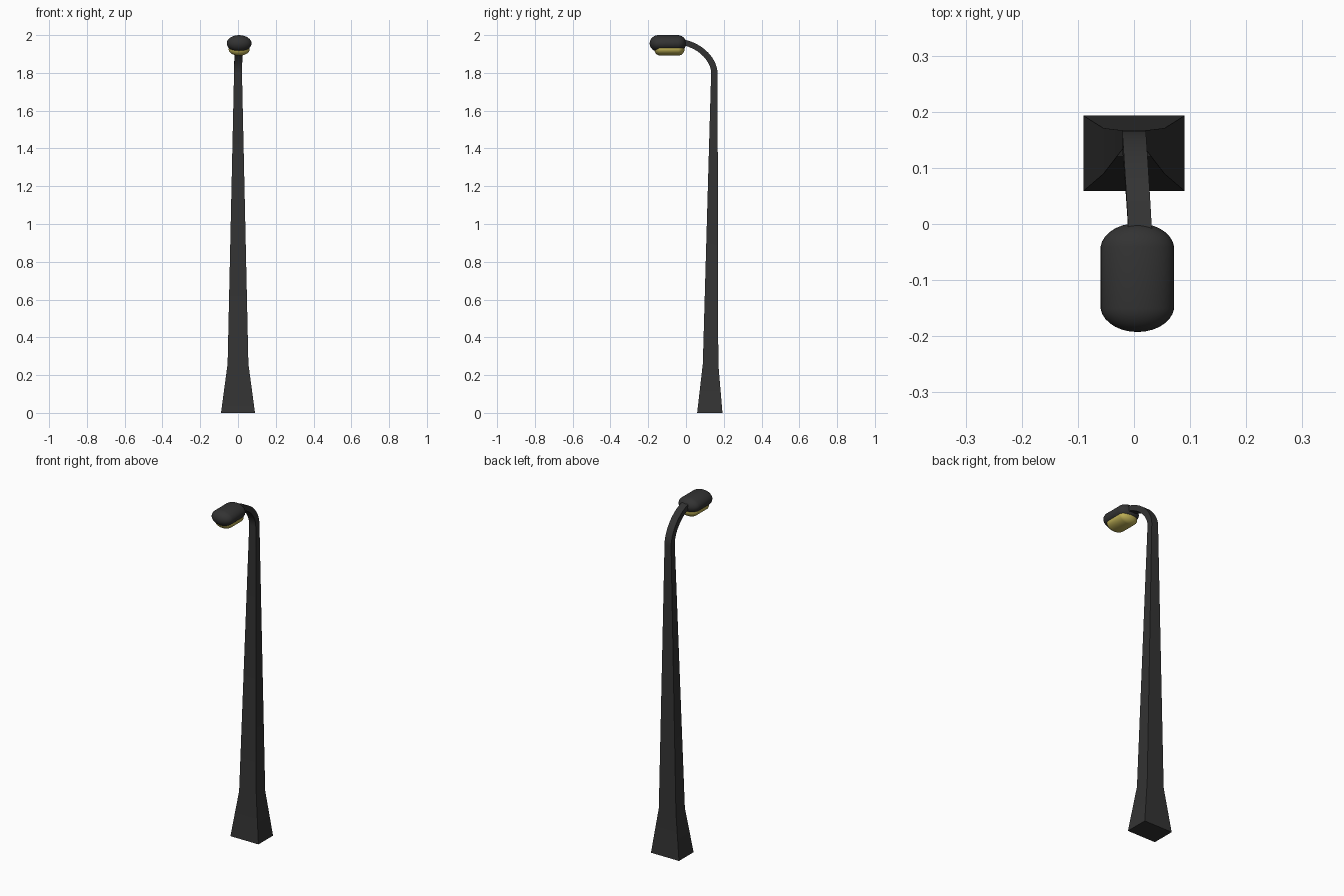
import bpy, bmesh, math
from mathutils import Vector

if "Cube" in bpy.data.objects:
    bpy.data.objects.remove(bpy.data.objects["Cube"])


def material(name, rgb):
    m = bpy.data.materials.new(name)
    m.diffuse_color = (*rgb, 1)
    m.use_nodes = True
    m.node_tree.nodes["Principled BSDF"].inputs["Base Color"].default_value = m.diffuse_color
    return m


def finish(name, bm, mat, angle):
    bmesh.ops.recalc_face_normals(bm, faces=bm.faces[:])
    me = bpy.data.meshes.new(name)
    bm.to_mesh(me)
    bm.free()
    ob = bpy.data.objects.new(name, me)
    bpy.context.collection.objects.link(ob)
    me.materials.append(mat)
    bpy.ops.object.select_all(action='DESELECT')
    ob.select_set(True)
    bpy.context.view_layer.objects.active = ob
    bpy.ops.object.shade_smooth_by_angle(angle=math.radians(angle))
    return ob


def capsule(name, center, half, straight, mat):
    # stretched ellipsoid lying along y
    bm = bmesh.new()
    bmesh.ops.create_uvsphere(bm, u_segments=32, v_segments=15, radius=1)
    for v in bm.verts:
        x, y, z = v.co
        shift = straight / 2 if z > 0 else -straight / 2
        v.co = Vector(center) + Vector((x * half[0], z * half[1] + shift, y * half[2]))
    return finish(name, bm, mat, 60)


dark = material("dark_metal", (0.033, 0.033, 0.033))
glow = material("yellow_glass", (0.5, 0.42, 0.09))

# pole sections: centre, half width, half depth, tilt
sections = [
    ((0, 0.126, 0), 0.09, 0.067, 0),
    ((0, 0.13, 0.26), 0.055, 0.041, 0),
    ((0, 0.15, 1.8), 0.021, 0.017, 0),
]
# curved neck along a cubic curve, bending forward to the lamp
P = [Vector(p) for p in ((0, 0.15, 1.8), (0, 0.15, 1.86), (0.005, 0.09, 1.94), (0.011, -0.015, 1.962))]
N = 10
for i in range(1, N + 1):
    t = i / N
    s = 1 - t
    pos = P[0]*s**3 + P[1]*3*s*s*t + P[2]*3*s*t*t + P[3]*t**3
    tan = (P[1]-P[0])*s*s + (P[2]-P[1])*2*s*t + (P[3]-P[2])*t*t
    sections.append((pos, 0.021, 0.017 - 0.002 * t, math.atan2(-tan.y, tan.z)))

bm = bmesh.new()
rings = []
for pos, w, d, a in sections:
    side = Vector((0, math.cos(a), math.sin(a)))
    rings.append([bm.verts.new(Vector(pos) + Vector((sx * w, 0, 0)) + side * sy * d)
                  for sx, sy in ((-1, -1), (1, -1), (1, 1), (-1, 1))])
for lo, hi in zip(rings, rings[1:]):
    for k in range(4):
        n = (k + 1) % 4
        bm.faces.new((lo[k], lo[n], hi[n], hi[k]))
bm.faces.new(rings[0][::-1])
bm.faces.new(rings[-1])
finish("lamp_post", bm, dark, 25)

# lamp head and light glass under it
capsule("lamp_head", (0.006, -0.0955, 1.956), (0.066, 0.047, 0.044), 0.1, dark)
capsule("lamp_glass", (0.006, -0.088, 1.925), (0.056, 0.035, 0.034), 0.09, glow)
